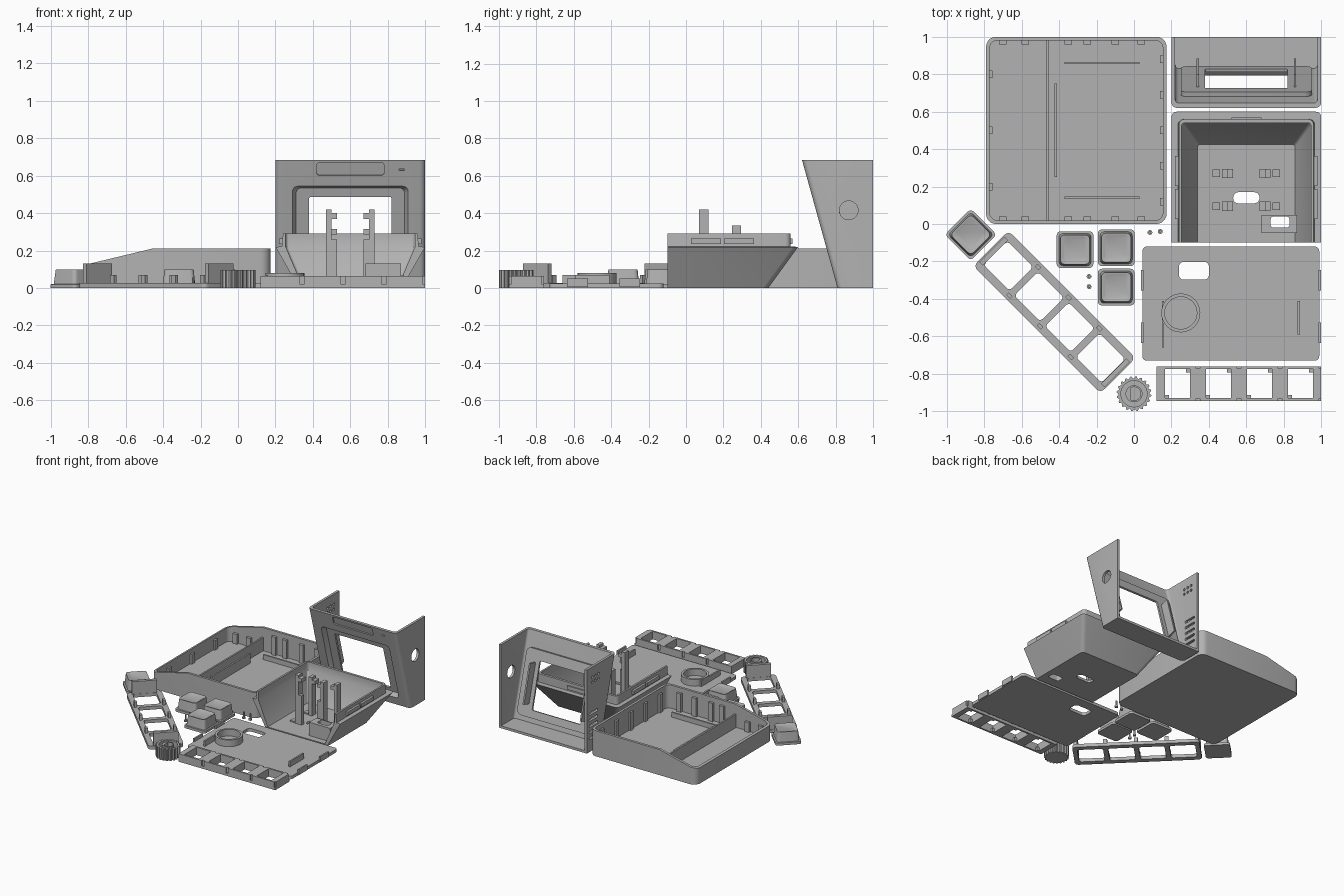
import bpy, bmesh, math
from mathutils import Matrix

if "Cube" in bpy.data.objects:
    bpy.data.objects.remove(bpy.data.objects["Cube"], do_unlink=True)

# Shared dimensions
FLOOR = WALL = .02
THIN = .013
LOW = .07
RIM = .21
RIGHT = .6      # centre line of the bezel and rear shell
GREY = (.45, .45, .45, 1)

mat = bpy.data.materials.new("plain grey plastic")
mat.use_nodes = True
mat.diffuse_color = GREY
mat.node_tree.nodes["Principled BSDF"].inputs["Base Color"].default_value = GREY
parts = []


def loft(name, rings, frame=None):
    """Solid skinned through rings of equal point count, capped at both ends."""
    bm = bmesh.new()
    loops = [[bm.verts.new(point) for point in ring] for ring in rings]
    for low, high in zip(loops, loops[1:]):
        for i in range(len(low)):
            bm.faces.new((low[i - 1], low[i], high[i], high[i - 1]))
    bm.faces.new(loops[0])
    bm.faces.new(loops[-1])
    bmesh.ops.recalc_face_normals(bm, faces=bm.faces)
    if frame:
        bm.transform(frame)
    mesh = bpy.data.meshes.new(name)
    bm.to_mesh(mesh)
    bm.free()
    mesh.materials.append(mat)
    ob = bpy.data.objects.new(name, mesh)
    bpy.context.scene.collection.objects.link(ob)
    parts.append(ob)
    return ob


def rect(x, y, width, depth, z, radius=0, steps=5):
    """Rectangle about (x, y) at height z, with rounded corners if asked."""
    points = []
    for corner, (sx, sy) in enumerate([(1, 1), (-1, 1), (-1, -1), (1, -1)]):
        for i in range(steps + 1 if radius else 1):
            angle = math.pi / 2 * (corner + i / steps)
            points.append((x + sx * (width / 2 - radius) + radius * math.cos(angle),
                           y + sy * (depth / 2 - radius) + radius * math.sin(angle), z))
    return points


def block(name, x, y, width, depth, top, base=0, radius=0, frame=None):
    return loft(name, [rect(x, y, width, depth, z, radius) for z in (base, top)], frame)


def wheel(name, x, y, radius, top, base=0, frame=None, count=32, tooth=0):
    """Disc, with a toothed edge if asked."""
    def point(i, z):
        reach = radius - (tooth if i % 4 < 2 else 0)
        angle = math.tau * i / count
        return (x + reach * math.cos(angle), y + reach * math.sin(angle), z)
    return loft(name, [[point(i, z) for i in range(count)] for z in (base, top)], frame)


def through(x, y, width, depth, radius=0, frame=None, reach=1):
    return block("cutter", x, y, width, depth, reach, -reach, radius, frame)


def cut(targets, *cutters):
    """Subtract cutters from each target, then discard the cutters."""
    for ob in targets:
        for cutter in cutters:
            mod = ob.modifiers.new("cut", "BOOLEAN")
            mod.operation = "DIFFERENCE"
            mod.solver = "EXACT"
            mod.object = cutter
        shaped = ob.evaluated_get(bpy.context.evaluated_depsgraph_get())
        mesh = bpy.data.meshes.new_from_object(shaped)
        ob.modifiers.clear()
        ob.data = mesh
    for cutter in cutters:
        parts.remove(cutter)
        bpy.data.objects.remove(cutter, do_unlink=True)


def placed(x, y, z=0, degrees=0, axis="Z"):
    return Matrix.Translation((x, y, z)) @ Matrix.Rotation(math.radians(degrees), 4, axis)


# Base tray, with the rim sloping down on one side
WIDTH = .965
tray_frame = placed(-.308, .5)
tray = block("base_tray", 0, 0, WIDTH, 1, RIM, 0, .055, tray_frame)
cut([tray], block("cutter", 0, 0, WIDTH - 2 * WALL, 1 - 2 * WALL, 1, FLOOR, .04, tray_frame),
    block("cutter", -.3, 0, .6, 2, .5, 0, 0, placed(-.46, .5, RIM, -13.5, "Y")))
block("tray_divider", -.463, .5, THIN, .97, .13, THIN)
block("tray_long_wall", -.417, .5, THIN, .5, .1, THIN)
for side in (-1, 1):
    block("tray_rail", -.17, .5 + side * .36, .4, THIN, .06, THIN)
    for x in (-.7, -.58, -.35, -.25, -.1, .04):
        block("tray_rib", x, .5 + side * .47, .04, WALL, .1 if x < -.5 else .17, THIN)
for i in range(5):
    block("tray_rib", .15, .12 + i * .19, WALL, .04, .17, THIN)
for i in range(3):
    block("tray_rib", -.765, .2 + i * .3, WALL, .04, .1, THIN)


def flared(name, far, *stages, radius=.03):
    """Loft of (width, edge, height) stages, all running on to the same far line."""
    return loft(name, [rect(RIGHT, (edge + far) / 2, width, abs(far - edge), z, radius)
                       for width, edge, z in stages])


# Screen bezel: leaning front, two sides and floor, open at top and back
TALL, HEAD, FOOT = .685, .62, .81
bezel = flared("screen_bezel", 1.2, (.8, FOOT, 0), (.8, HEAD, TALL))
cut([bezel], flared("cutter", 1.3, (.76, FOOT + WALL, FLOOR),
                    (.76, HEAD + WALL, TALL + FLOOR), radius=WALL),
    through(RIGHT, 1.5, 2, 1))
tilt = math.degrees(math.atan2(FOOT - HEAD, TALL))
lean = placed(RIGHT, (HEAD + FOOT) / 2, TALL / 2, 90 + tilt, "X")
surround = block("screen_surround", 0, -.04, .7, .52, -.012, -.05, .04, lean)
cut([bezel, surround],
    loft("cutter", [rect(0, -.04, width, width - .12, z, .03)
                    for width, z in ((.58, -.035), (.64, WALL))], lean),
    through(0, -.05, .44, .38, .01, lean))
cut([bezel], block("cutter", 0, .304, .36, LOW, .1, -.01, .015, lean),
    block("cutter", .275, .3, .03, .01, .1, -.01, .004, lean))
for side in (-1, 1):
    block("screen_clip", side * .26, -.04, THIN, .32, -.12, -.04, 0, lean)


# Side port, vents and speaker holes
def wall_frame(x):
    return placed(x, 0, 0, 90) @ placed(0, 0, 0, 90, "X")


cut([bezel], wheel("cutter", .87, .415, .05, .1, -.1, wall_frame(1)))
left_wall = wall_frame(.2)
cut([bezel], *[through(.915, .11 + i * .05, .11, WALL, .009, left_wall, .1) for i in range(5)],
    *[wheel("cutter", .85 + i % 3 * .04, .56 + i // 3 * .04, .011, .1, -.1, left_wall, 12)
      for i in range(6)])

# Rear shell: flared bowl with a stepped rim, open toward the front
SHOULDER = .22
shell = flared("rear_shell", -.4, (.55, .44, 0), (.8, .6, SHOULDER),
               (.73, .56, SHOULDER + .001), (.72, .56, .29))
cut([shell], flared("cutter", -.5, (.52, .425, FLOOR), (.69, .54, SHOULDER),
                    (.69, .54, .4), radius=.015),
    through(RIGHT, -.6, 2, 1), through(RIGHT, .14, .14, .06, .028))
socket = block("socket_block", .775, 0, .19, .095, .13, .01)
cut([shell, socket], through(.78, .01, .1, .06, .015))
block("shell_tab", RIGHT, .56, .16, WALL, .265, .235)

# Board clips and edge tabs, mirrored about the shell centre
for side in (-1, 1):
    for y, top in ((.095, .42), (.27, .335)):
        block("board_clip", RIGHT + side * .115, y, .03, .05, top, THIN)
        block("clip_hook", RIGHT + side * .1, y, .06, .05, top - WALL, top - .05)
        block("clip_foot", RIGHT + side * .16, y, .04, .04, .03, THIN)
        block("shell_tab", RIGHT + side * .37, y + THIN, WALL, .16, .265, .235)
    block("board_rest", RIGHT + side * .09, .085, .04, .03, .26, THIN)

# Bottom cover with tube ring, rails and edge tabs
cover = block("bottom_cover", .517, -.425, .945, .61, .025, 0, .025)
cut([cover], through(.32, -.25, .16, .095, .025))
tube = wheel("cover_ring", .25, -.475, .104, .08, FLOOR)
cut([tube], wheel("cutter", .25, -.475, .086, 1))
block("cover_rail", .155, -.535, THIN, .25, LOW, FLOOR)
block("cover_rail", .88, -.5, THIN, .18, LOW, FLOOR)
for x in (.043, .992):
    for y in (-.3, -.58):
        block("cover_tab", x, y, THIN, .11, .05, .005)

# Switch holder strip with square cells and edge notches
MIDDLE = -.853
strip = block("switch_holder", .56, MIDDLE, .88, .185, .065)
cells = [.232 + .219 * i for i in range(4)]
cut([strip], *[through(x, MIDDLE, .134, .155) for x in cells],
    *[block("cutter", x + .11, MIDDLE + side * .09, WALL, WALL, 1, FLOOR)
      for x in cells for side in (-1, 1)])
for x in cells:
    for side in (-1, 1):
        block("switch_stop", x + side * .06, MIDDLE + side * .07, .03, WALL, .03)

# Key frame laid diagonally
diagonal = placed(-.425, -.47, 0, -45)
frame = block("key_frame", 0, 0, .96, .266, .027, 0, .03, diagonal)
PITCH = .232
cut([frame], *[through((i - 1.5) * PITCH, 0, .195, .18, WALL, diagonal) for i in range(4)])
for side in (-1, 1):
    block("frame_end_bar", side * .46, 0, .026, .19, .13, FLOOR, 0, diagonal)
    for i in (-1, 0, 1):
        block("frame_peg", i * PITCH, side * .108, .03, WALL, LOW, FLOOR, 0, diagonal)

# Key caps with a flange and dished top
for x, y, turn in ((-.872, -.057, 45), (-.315, -.137, 0), (-.095, -.127, 0),
                   (-.095, -.337, 0)):
    loft("key_cap", [rect(0, 0, size, size, z, .022) for size, z in
                     ((.196, 0), (.196, FLOOR), (.172, FLOOR + .001), (.156, .1),
                      (.14, .1), (.12, .094))], placed(x, y, 0, turn))

# Ribbed knob with a D-shaped shaft socket
hub = placed(0, -.907)
knob = wheel("knob", 0, 0, .093, .095, 0, hub, 80, .01)
cut([knob], wheel("cutter", 0, 0, LOW, 1, .05, hub))
boss = wheel("knob_boss", 0, 0, .045, .095, .04, hub)
shaft = wheel("cutter", 0, 0, .036, 1, .05, hub)
cut([shaft], through(-.12, 0, .2, 1, 0, hub, 2))
cut([boss], shaft)

# Loose pins
for x, y in ((.085, -.045), (.14, -.04), (-.24, -.28), (-.24, -.335)):
    wheel("pin_head", x, y, .013, THIN, count=12)
    wheel("pin_shank", x, y, .007, .055, count=12)

# Smooth the rounded corners, keep hard edges
bpy.ops.object.select_all(action="DESELECT")
for ob in parts:
    ob.select_set(True)
bpy.context.view_layer.objects.active = parts[0]
bpy.ops.object.shade_smooth_by_angle(angle=math.radians(30))
